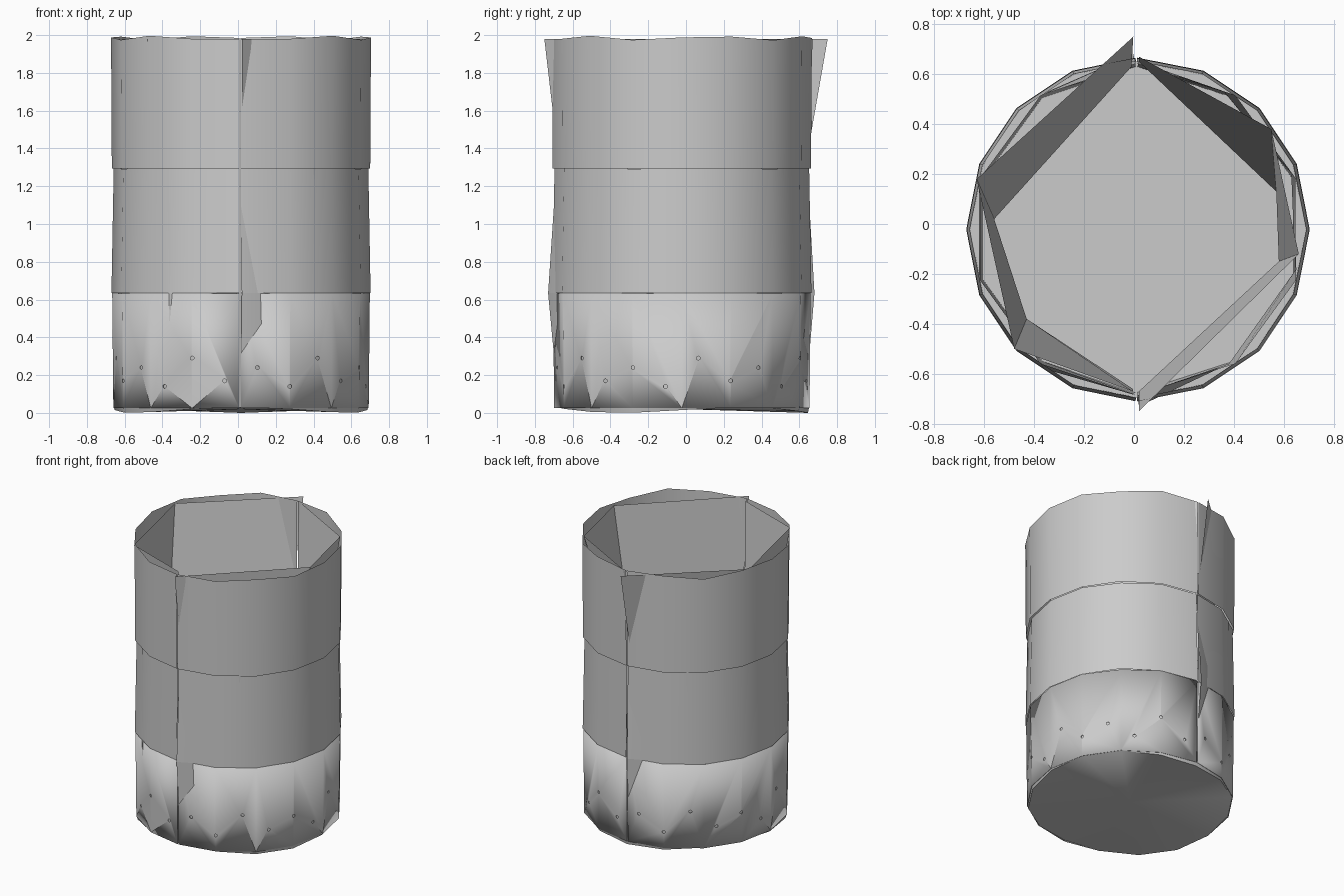
import bpy, bmesh, math
from mathutils import Matrix, Vector

if "Cube" in bpy.data.objects:
    bpy.data.objects.remove(bpy.data.objects["Cube"])

CX, CY = 0.016, -0.022


def finish(name, bm, angle=40):
    bmesh.ops.recalc_face_normals(bm, faces=bm.faces[:])
    me = bpy.data.meshes.new(name)
    bm.to_mesh(me)
    bm.free()
    ob = bpy.data.objects.new(name, me)
    bpy.context.collection.objects.link(ob)
    bpy.ops.object.select_all(action='DESELECT')
    ob.select_set(True)
    bpy.context.view_layer.objects.active = ob
    if angle:
        bpy.ops.object.shade_smooth_by_angle(angle=math.radians(angle))
    return ob


def arc(side, r, n):
    """Half circle from the back seam to the front seam; side +1 is right."""
    pts = []
    for i in range(n + 1):
        a = math.pi / 2 - math.pi * i / n
        x = CX + side * r * math.cos(a)
        if i in (0, n):
            x = 0.01 + side * 0.003
        pts.append((x, CY + r * math.sin(a)))
    return pts


def wall(name, low, high, z0, z1, wave=0.0, thick=0.0):
    """Curved panel between two plan outlines."""
    bm = bmesh.new()
    a = [bm.verts.new((x, y, z0)) for x, y in low]
    b = [bm.verts.new((x, y, z1 + wave * math.sin(2.3 * i)))
         for i, (x, y) in enumerate(high)]
    for i in range(len(a) - 1):
        bm.faces.new((a[i], a[i + 1], b[i + 1], b[i]))
    ob = finish(name, bm)
    if thick:
        m = ob.modifiers.new("thickness", 'SOLIDIFY')
        m.thickness, m.offset = thick, 0
        bpy.ops.object.modifier_apply(modifier=m.name)
    return ob


# outer panels: name, z range, lower radius, upper radius
tiers = [("lower", 0.025, 0.635, 0.674, 0.680),
         ("middle", 0.635, 1.295, 0.686, 0.674),
         ("upper", 1.295, 1.985, 0.684, 0.688)]
lower_panels = []
for name, z0, z1, r0, r1 in tiers:
    for side, label in ((1, "right"), (-1, "left")):
        ob = wall(f"{name}_{label}_outer_panel", arc(side, r0, 8),
                  arc(side, r1, 8), z0, z1,
                  0.012 if name == "upper" else 0.004,
                  0.004 if name == "lower" else 0)
        if name == "lower":
            lower_panels.append(ob)

# drainage holes, in a zigzag around the lower tier
bm = bmesh.new()
for i in range(24):
    a = 2 * math.pi * (i + 0.5) / 24
    z = (0.29, 0.17, 0.24, 0.14)[i % 4]
    d = Vector((math.cos(a), math.sin(a), 0))
    mat = (Matrix.Translation((CX + 0.67 * d.x, CY + 0.67 * d.y, z))
           @ d.to_track_quat('Z', 'Y').to_matrix().to_4x4())
    bmesh.ops.create_cone(bm, cap_ends=True, segments=6, radius1=0.011,
                          radius2=0.011, depth=0.1, matrix=mat)
cutter = finish("hole_cutter", bm, 0)
for ob in lower_panels:
    bpy.context.view_layer.objects.active = ob
    m = ob.modifiers.new("holes", 'BOOLEAN')
    m.operation, m.object, m.solver = 'DIFFERENCE', cutter, 'EXACT'
    bpy.ops.object.modifier_apply(modifier=m.name)
bpy.data.objects.remove(cutter)

# faceted liners, coarser than the outer panels, flaring at one seam each
right_in = [(.02, .65), (.57, .13), (.58, -.15), (.02, -.67)]
left_in = [(-.01, .63), (-.56, .02), (-.43, -.38), (-.005, -.66)]
right_top = [(.02, .67), (.55, .38), (.66, -.12), (.02, -.75)]
left_top = [(-.003, .75), (-.63, .18), (-.48, -.50), (-.005, -.67)]
wall("upper_right_liner", right_in, right_top, 1.295, 1.98)
wall("upper_left_liner", left_in, left_top, 1.295, 1.98)

right_mid = [(.02, .65), (.36, .53), (.63, .20), (.65, -.18), (.38, -.56), (.02, -.73)]
left_mid = [(-.003, .68), (-.37, .52), (-.62, .18), (-.62, -.22), (-.36, -.58), (-.005, -.68)]
for name, z0, z1, r0, r1 in tiers[:2]:
    for side, label, mid in ((1, "right", right_mid), (-1, "left", left_mid)):
        inner = arc(side, r0 - 0.022, 5)
        if name == "lower":
            wall(f"{name}_{label}_liner", inner, mid, z0 + 0.01, z1)
        else:
            wall(f"{name}_{label}_liner", mid, inner, z0, z1)

# floor plate with a slightly uneven underside
bm = bmesh.new()
n = 16
top, bot = [], []
for i in range(n):
    a = 2 * math.pi * i / n
    c, s = math.cos(a), math.sin(a)
    top.append(bm.verts.new((CX + .674 * c, CY + .674 * s, 0.032)))
    bot.append(bm.verts.new((CX + .668 * c, CY + .668 * s,
                             0.015 + 0.015 * math.sin(3 * a))))
mid = bm.verts.new((CX, CY, 0.02))
bm.faces.new(top)
for i in range(n):
    j = (i + 1) % n
    bm.faces.new((bot[i], bot[j], top[j], top[i]))
    bm.faces.new((bot[j], bot[i], mid))
finish("floor_plate", bm)
